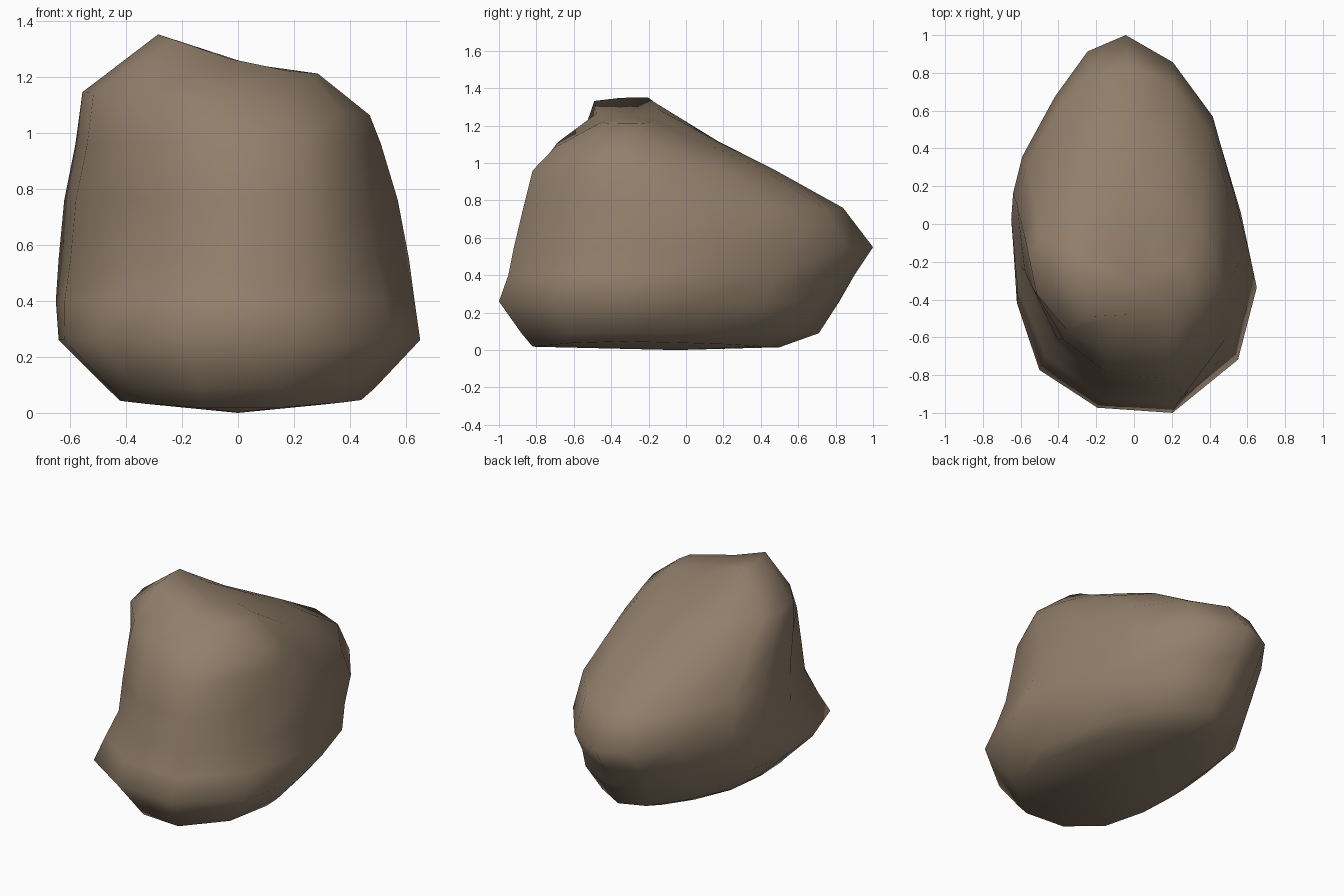
import bpy
import bmesh

cube = bpy.data.objects.get("Cube")
if cube:
    bpy.data.objects.remove(cube, do_unlink=True)


def normalise(points):
    """Fit an outline into the unit square."""
    xs, ys = zip(*points)
    x0, x1, y0, y1 = min(xs), max(xs), min(ys), max(ys)
    return [((x - x0) / (x1 - x0), (y - y0) / (y1 - y0)) for x, y in points]


# Plan outlines: broad egg at the foot, narrower shoulder with a cut front corner
foot = normalise([(.2, -1), (.55, -.69), (.65, -.27), (.56, .15), (.45, .55),
                  (.23, .85), (-.03, 1), (-.24, .91), (-.42, .66), (-.6, .33),
                  (-.65, -.02), (-.63, -.36), (-.51, -.75), (-.2, -.97)])
shoulder = normalise([(.2, -.82), (.38, -.6), (.48, -.3), (.45, 0), (.38, .22),
                      (.2, .42), (0, .45), (-.2, .45), (-.38, .35), (-.5, .15),
                      (-.56, -.08), (-.52, -.35), (-.36, -.62), (-.13, -.8)])
crest = [(.18, -.45), (.26, -.42), (.285, -.34), (.28, -.26), (.24, -.21),
         (.1, -.17), (0, -.16), (-.12, -.16), (-.23, -.18), (-.28, -.2),
         (-.285, -.28), (-.275, -.36), (-.23, -.49), (-.03, -.48)]

# Levels: height, x range, y range, front and back blend from foot to shoulder,
# sideways tilt and upward bow of the edges
levels = [
    (.015, -.42, .44, -.82, .5, 0, .2, 0, .16),
    (.09, -.47, .49, -.88, .71, 0, .1, 0, 0),
    (.26, -.64, .65, -1, .82, 0, .1, 0, 0),
    (.4, -.65, .63, -.95, .9, .4, 0, 0, 0),
    (.55, -.64, .61, -.92, 1, .8, 0, 0, 0),
    (.76, -.62, .57, -.87, .84, .85, .3, 0, 0),
    (.96, -.58, .51, -.82, .48, 1, .5, 0, 0),
    (1.1, -.555, .47, -.7, .19, 1, .5, -.08, 0),
]

bm = bmesh.new()
rings = []
for z, x0, x1, y0, y1, front, back, tilt, bow in levels:
    ring = []
    for (ax, ay), (bx, by) in zip(foot, shoulder):
        blend = back if ay > .5 else front
        x = x0 + (x1 - x0) * (ax + (bx - ax) * blend)
        y = y0 + (y1 - y0) * (ay + (by - ay) * blend)
        ring.append(bm.verts.new((x, y, z + tilt * x + bow * x * x)))
    rings.append(ring)

# Crest: nearly level on one side, climbing to a peak on the other
rings.append([bm.verts.new((x, y, 1.23 + (.07 - x) * (.34 if x < .07 else .09)))
              for x, y in crest])

# Skin between neighbouring levels
count = len(foot)
for low, high in zip(rings, rings[1:]):
    for i in range(count):
        j = (i + 1) % count
        bm.faces.new((low[i], low[j], high[j], high[i]))

# Fan caps underneath and on the crest
for ring, centre in ((rings[0], (0, -.05, 0)), (rings[-1], (.04, -.32, 1.245))):
    hub = bm.verts.new(centre)
    for i in range(count):
        bm.faces.new((ring[i], ring[(i + 1) % count], hub))
bmesh.ops.recalc_face_normals(bm, faces=bm.faces)

mesh = bpy.data.meshes.new("boulder")
bm.to_mesh(mesh)
bm.free()
mesh.shade_smooth()

# Single stone colour
stone = bpy.data.materials.new("brown_stone")
stone.use_nodes = True
colour = (.285, .21, .145, 1)
stone.diffuse_color = colour
stone.node_tree.nodes["Principled BSDF"].inputs["Base Color"].default_value = colour
mesh.materials.append(stone)

boulder = bpy.data.objects.new("boulder", mesh)
bpy.context.collection.objects.link(boulder)
